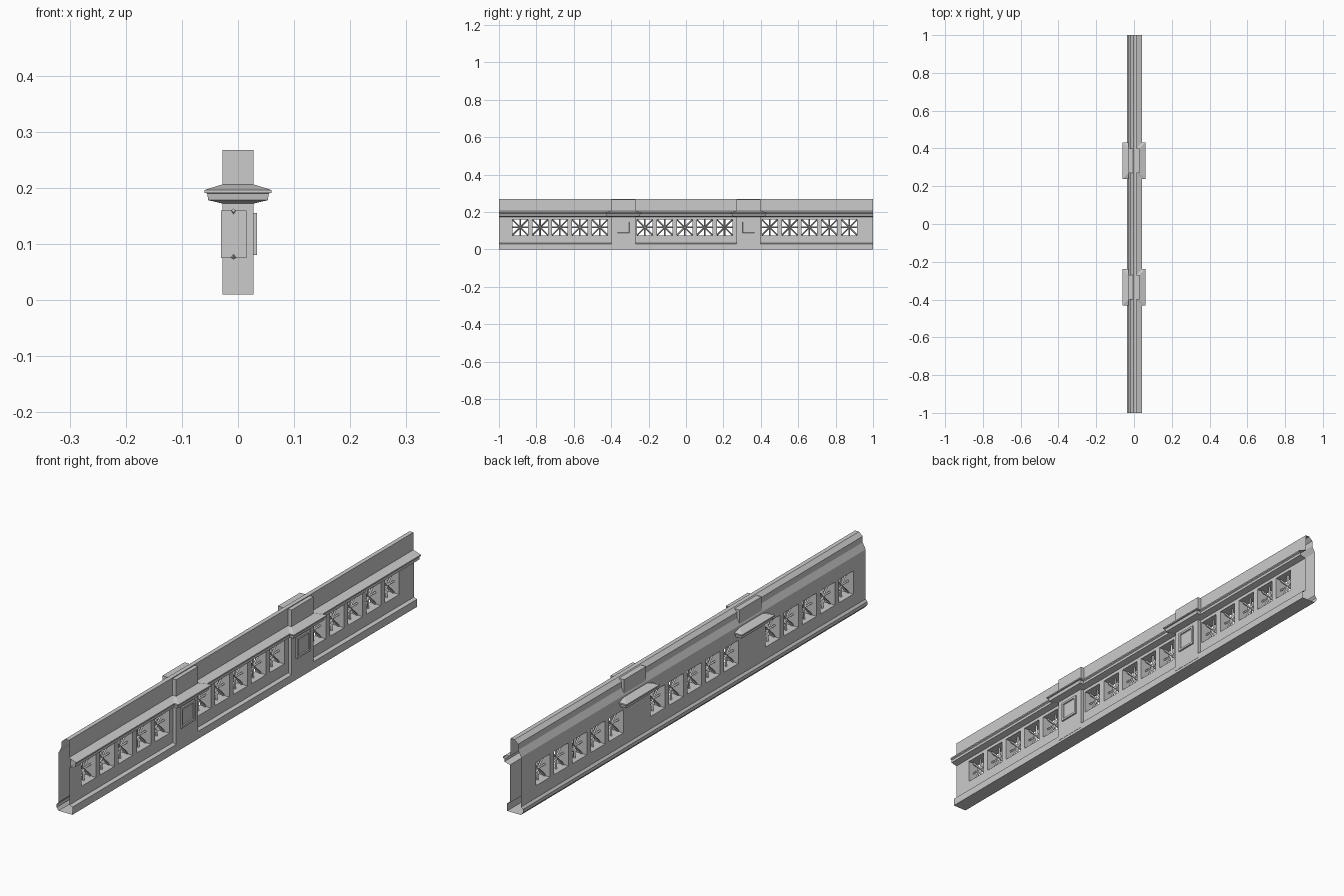
import bpy, bmesh, math
from mathutils import Matrix, Vector

if "Cube" in bpy.data.objects:
    bpy.data.objects.remove(bpy.data.objects["Cube"])

PIERS = (-0.335, 0.335)
OPEN_W, Z_LO, Z_HI = 0.083, 0.075, 0.16
CENTRES = [bay * 0.667 + i * 0.1065 - 0.007 for bay in (-1, 0, 1) for i in range(-2, 3)]


def finish(bm, name, recalc=True):
    if recalc:
        bmesh.ops.recalc_face_normals(bm, faces=bm.faces)
    mesh = bpy.data.meshes.new(name)
    bm.to_mesh(mesh)
    bm.free()
    ob = bpy.data.objects.new(name, mesh)
    bpy.context.collection.objects.link(ob)
    return ob


# Wall: moulded section swept along y with open ends and pierced square openings
profile = [(0.027, 0), (0.027, 0.028), (0.015, 0.033), (0.015, Z_LO), (0.015, Z_HI),
           (0.015, 0.172), (0.038, 0.178), (0.038, 0.188), (0.043, 0.191), (0.043, 0.196),
           (0.013, 0.206), (0.013, 0.27), (-0.003, 0.27), (-0.018, 0.257), (-0.018, 0.235),
           (-0.03, 0.212), (-0.03, Z_HI), (-0.03, Z_LO), (-0.03, 0.03), (-0.037, 0.022),
           (-0.037, 0.01), (-0.029, 0)]
FRONT, BACK = 3, 16
ys = [-1] + [c + s * OPEN_W / 2 for c in CENTRES for s in (-1, 1)] + [1]
bm = bmesh.new()
rings = [[bm.verts.new((x, y, z)) for x, z in profile] for y in ys]
n = len(profile)
for col, (a, b) in enumerate(zip(rings, rings[1:])):
    is_open = col % 2 == 1
    for i in range(n):
        j = (i + 1) % n
        if not (is_open and i in (FRONT, BACK)):
            bm.faces.new((a[i], b[i], b[j], a[j]))
    if is_open:
        f0, f1, b1, b0 = FRONT, FRONT + 1, BACK, BACK + 1
        bm.faces.new((a[f0], b[f0], b[b0], a[b0]))
        bm.faces.new((a[f1], a[b1], b[b1], b[f1]))
        bm.faces.new((a[f0], a[b0], a[b1], a[f1]))
        bm.faces.new((b[f0], b[f1], b[b1], b[b0]))
# Sweep is wound inward-out consistently; make the normals point out of the solid
bmesh.ops.recalc_face_normals(bm, faces=bm.faces)
bm.faces.ensure_lookup_table()
bottom = min(bm.faces, key=lambda f: f.calc_center_median().z)
if bottom.normal.z > 0:
    bmesh.ops.reverse_faces(bm, faces=bm.faces)
finish(bm, "wall", recalc=False)

# Piers with a projecting moulded cap band: (outward offset, height)
steps = [(0, 0.01), (0, 0.172), (0.025, 0.178), (0.027, 0.19), (0.032, 0.191),
         (0.032, 0.196), (0, 0.206), (0, 0.267)]
for k, py in enumerate(PIERS):
    bm = bmesh.new()
    loops = [[bm.verts.new((sx * (0.028 + o), py + sy * (0.064 + o), z))
              for sx, sy in ((-1, -1), (1, -1), (1, 1), (-1, 1))] for o, z in steps]
    for a, b in zip(loops, loops[1:]):
        for i in range(4):
            j = (i + 1) % 4
            bm.faces.new((a[i], a[j], b[j], b[i]))
    bm.faces.new(loops[0])
    bm.faces.new(loops[-1])
    finish(bm, f"pier_{k + 1}")

    # Raised frame with a sunken panel on the pier front
    bm = bmesh.new()
    bmesh.ops.create_cube(bm, size=1, matrix=Matrix.Translation((0.03, py, 0.1175))
                          @ Matrix.Diagonal((0.008, 0.08, 0.075, 1)))
    face = max(bm.faces, key=lambda f: f.calc_center_median().x)
    bmesh.ops.inset_region(bm, faces=[face], thickness=0.011)
    bmesh.ops.inset_region(bm, faces=[face], thickness=0.002, depth=-0.004)
    finish(bm, f"pier_panel_{k + 1}")

# Star grilles: four crossing diamond-section bars in each opening
bm = bmesh.new()
zc = (Z_LO + Z_HI) / 2
for c in CENTRES:
    for q in range(4):
        length = 0.085 * (math.sqrt(2) if q % 2 else 1)
        m = (Matrix.Translation((-0.008, c, zc)) @ Matrix.Rotation(q * math.pi / 4, 4, 'X')
             @ Matrix.Rotation(math.pi / 4, 4, 'Z') @ Matrix.Diagonal((0.006, 0.006, length, 1)))
        bmesh.ops.create_cube(bm, size=1, matrix=m)
finish(bm, "star_grilles")
